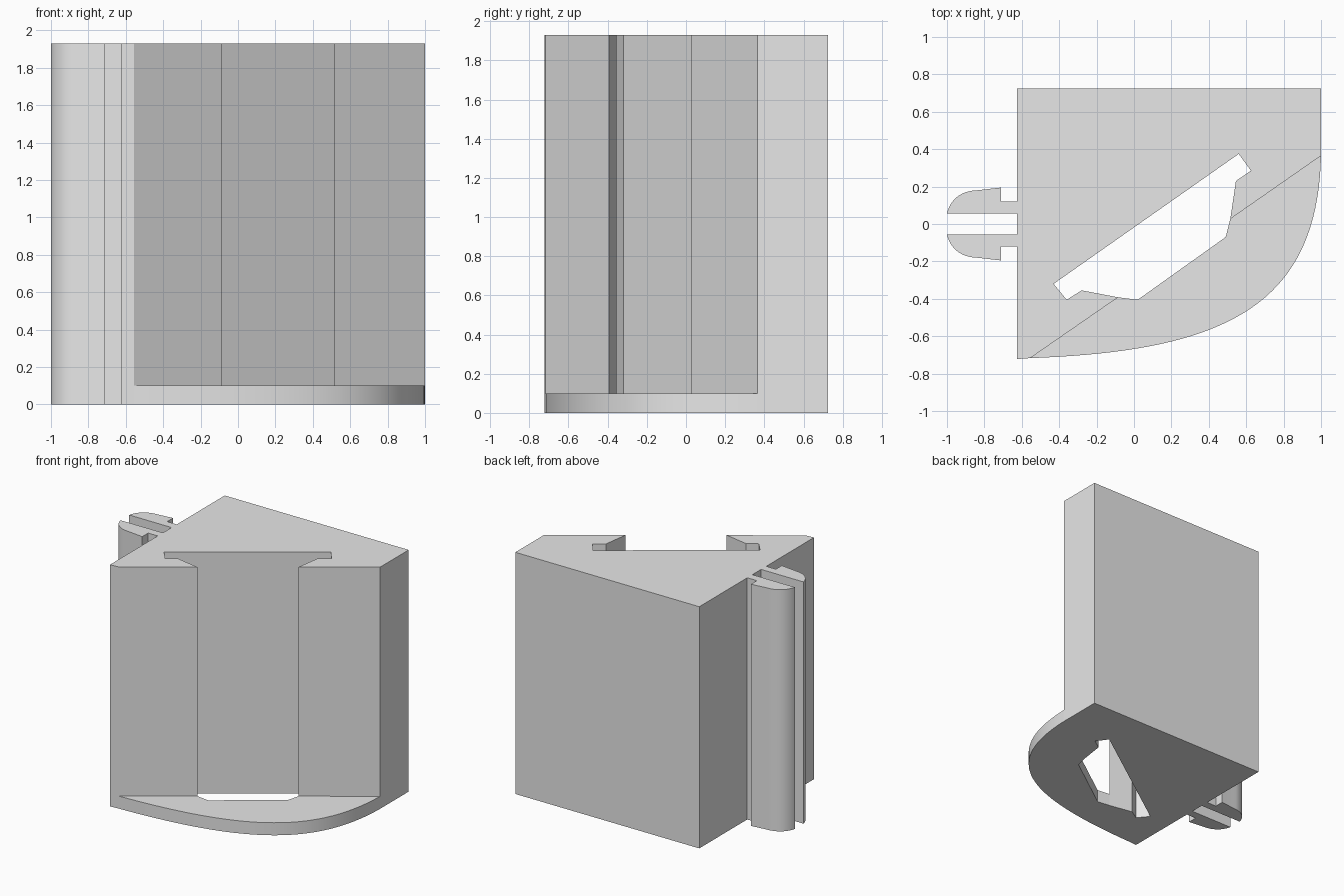
import bpy
import bmesh
import math
from mathutils import Vector
from mathutils.geometry import interpolate_bezier

if "Cube" in bpy.data.objects:
    bpy.data.objects.remove(bpy.data.objects["Cube"], do_unlink=True)

HEIGHT = 1.93
LIP_HEIGHT = 0.1

# Single plain grey plastic
grey = bpy.data.materials.new("plain_grey")
grey.use_nodes = True
colour = (0.8, 0.8, 0.8, 1.0)
grey.diffuse_color = colour
grey.node_tree.nodes["Principled BSDF"].inputs["Base Color"].default_value = colour


def curve(start, handle_a, handle_b, end, steps):
    """Points along a flat Bezier curve."""
    pts = interpolate_bezier(*(Vector((*p, 0)) for p in (start, handle_a, handle_b, end)), steps)
    return [(p.x, p.y) for p in pts]


def extrude_profile(name, outline, height):
    """Raise a closed plan outline from the ground to a height."""
    bm = bmesh.new()
    face = bm.faces.new([bm.verts.new((x, y, 0)) for x, y in outline])
    raised = bmesh.ops.extrude_face_region(bm, geom=[face], use_keep_orig=True)["geom"]
    verts = [v for v in raised if isinstance(v, bmesh.types.BMVert)]
    bmesh.ops.translate(bm, verts=verts, vec=(0, 0, height))
    bmesh.ops.recalc_face_normals(bm, faces=bm.faces)
    mesh = bpy.data.meshes.new(name)
    bm.to_mesh(mesh)
    bm.free()
    mesh.materials.append(grey)
    obj = bpy.data.objects.new(name, mesh)
    bpy.context.collection.objects.link(obj)
    bpy.ops.object.select_all(action="DESELECT")
    obj.select_set(True)
    bpy.context.view_layer.objects.active = obj
    bpy.ops.object.shade_smooth_by_angle(angle=math.radians(25))
    return obj


# Corners shared by the block and the lip along the slanted front
right_end = (1, 0.365)
left_end = (-0.555, -0.717)
slot_right = (0.515, 0.027)
slot_left = (-0.085, -0.392)

# Main block with the T-shaped slot opening on the slanted front
slot = [slot_right, (0.545, 0.23), (0.625, 0.285), (0.56, 0.375),
        (-0.43, -0.32), (-0.36, -0.405), (-0.28, -0.355), slot_left]
extrude_profile("slotted_block",
                [(-0.625, 0.725), (1, 0.725), right_end, *slot, left_end, (-0.625, -0.722)],
                HEIGHT)

# Low rounded lip in front, notched where the slot runs through it
rim = curve(left_end, (0.5, -0.68), (0.98, -0.43), right_end, 40)
extrude_profile("rounded_lip",
                rim + [slot_right, (0.49, -0.07), (0.02, -0.405), slot_left],
                LIP_HEIGHT)

# Pair of snap clips on the side, mirrored about y = 0
nose = curve((-0.84, 0.18), (-0.93, 0.178), (-0.985, 0.125), (-1, 0.055), 14)
clip = [(-0.625, 0.055), (-0.625, 0.12), (-0.71, 0.12), (-0.71, 0.195), *nose]
for name, side in (("back_clip", 1), ("front_clip", -1)):
    extrude_profile(name, [(x, y * side) for x, y in clip], HEIGHT)
